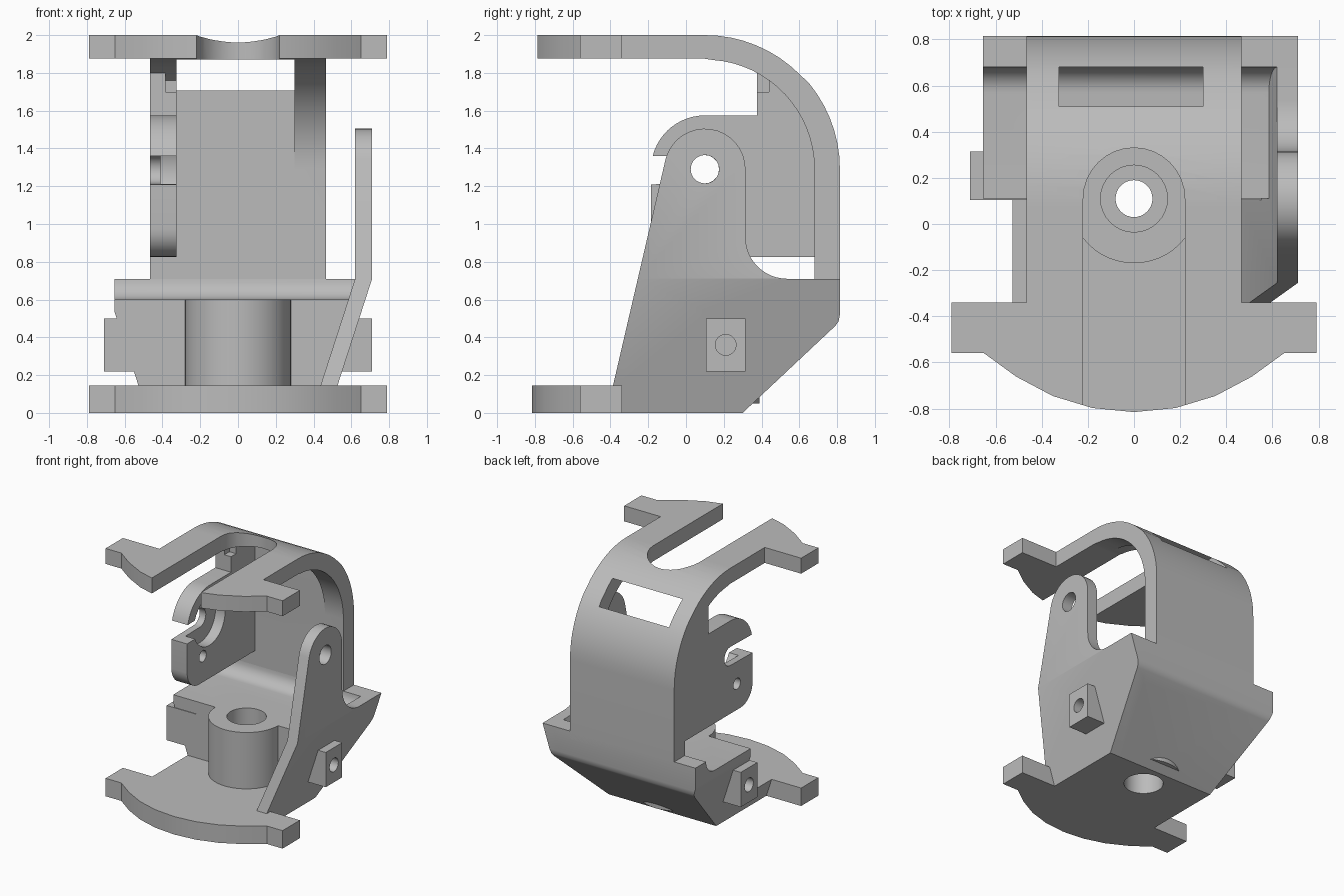
import bpy, bmesh, math
from mathutils import Vector

if "Cube" in bpy.data.objects:
    bpy.data.objects.remove(bpy.data.objects["Cube"])

grey = bpy.data.materials.new("plain_grey")
grey.use_nodes = True
grey.diffuse_color = (0.5, 0.5, 0.5, 1)
grey.node_tree.nodes["Principled BSDF"].inputs["Base Color"].default_value = grey.diffuse_color

HINGE = (0.10, 1.29)   # pin axis in the y-z plane
POST = (0, 0.11)       # post axis in the x-y plane


def arc(centre, r, start, end, n=12):
    angles = [math.radians(start + (end - start) * i / n) for i in range(n + 1)]
    return [(centre[0] + r * math.cos(a), centre[1] + r * math.sin(a)) for a in angles]


def prism(name, axis, outline, low, high):
    """Extrude a 2D outline along an axis; outline uses the other two axes in order."""
    bm = bmesh.new()
    place = {"x": lambda p: (low, *p), "y": lambda p: (p[0], low, p[1]), "z": lambda p: (*p, low)}[axis]
    face = bm.faces.new([bm.verts.new(place(p)) for p in outline])
    grown = bmesh.ops.extrude_face_region(bm, geom=[face])["geom"]
    shift = Vector([high - low if a == axis else 0 for a in "xyz"])
    bmesh.ops.translate(bm, vec=shift, verts=[v for v in grown if isinstance(v, bmesh.types.BMVert)])
    bmesh.ops.recalc_face_normals(bm, faces=bm.faces)
    mesh = bpy.data.meshes.new(name)
    bm.to_mesh(mesh)
    bm.free()
    mesh.materials.append(grey)
    ob = bpy.data.objects.new(name, mesh)
    bpy.context.collection.objects.link(ob)
    return ob


def rod(axis, centre, r, low, high, n=32):
    return prism("rod", axis, arc(centre, r, 0, 360, n)[:-1], low, high)


def box(x, y, z):
    return prism("box", "z", [(x[0], y[0]), (x[1], y[0]), (x[1], y[1]), (x[0], y[1])], *z)


def combine(ob, operation, *others):
    """Apply boolean operations and remove the helper solids."""
    for other in others:
        mod = ob.modifiers.new("cut", "BOOLEAN")
        mod.operation, mod.solver, mod.object = operation, "EXACT", other
        bpy.context.view_layer.update()
        graph = bpy.context.evaluated_depsgraph_get()
        mesh = bpy.data.meshes.new_from_object(ob.evaluated_get(graph))
        ob.modifiers.clear()
        ob.data = mesh
        bpy.data.objects.remove(other)


def flange(name, back, half, low, high):
    """Plate with a bowed front edge and a tab at each side."""
    side = [(0.65, -0.56), (0.79, -0.56), (0.79, -0.34), (half, -0.34), (half, back)]
    front = arc(POST, 0.925, 225.4, 314.6, 8)[1:-1]
    return prism(name, "z", front + side + [(-x, y) for x, y in reversed(side)], low, high)


# Wedge-shaped base with sloping sides and a filleted back wall
base = prism("base", "x", [(-0.42, 0), (0.30, 0), (0.79, 0.46), (0.808, 0.485), (0.815, 0.52),
                           (0.815, 0.71), (0.68, 0.71)] + arc((0.57, 0.71), 0.11, 0, -90, 8)
             [1:] + [(0.11, 0.60), (0.11, 0.145), (-0.42, 0.145)], -0.9, 0.9)
combine(base, "INTERSECT", prism("sides", "y", [(-0.48, 0), (0.48, 0), (0.71, 0.71),
                                                (-0.655, 0.71), (-0.655, 0.54)], -1, 1))
combine(base, "UNION", flange("front_flange", -0.2, 0.465, 0, 0.145),
        rod("z", POST, 0.28, 0.05, 0.60, 48))

# Side bosses with pin holes
for s in (-1, 1):
    x = sorted((s * 0.45, s * 0.71))
    combine(base, "UNION", box(x, (0.105, 0.315), (0.22, 0.50)))

# Stepped bore through the post
combine(base, "DIFFERENCE", rod("z", POST, 0.08, -0.1, 0.8), rod("z", POST, 0.145, 0.40, 0.8),
        rod("z", POST, 0.145, -0.1, 0.20))

# Hinge ear on the left, bent outward from the base
ear = prism("hinge_ear", "x", [(-0.42, 0), (0.30, 0), (0.79, 0.46), (0.808, 0.485), (0.815, 0.52),
                               (0.815, 0.71)] + arc((0.535, 0.93), 0.22, 270, 180)
            + arc(HINGE, 0.215, 0, 165, 16), 0.3, 0.9)
combine(ear, "INTERSECT", prism("bend", "y", [(0.39, 0), (0.48, 0), (0.71, 0.71), (0.71, 1.6),
                                              (0.62, 1.6), (0.62, 0.71)], -1, 1))
combine(ear, "DIFFERENCE", rod("x", HINGE, 0.075, 0.3, 0.9))
combine(base, "UNION", ear)
base.name = "base_with_ear"
for s in (-1, 1):
    x = sorted((s * 0.50, s * 0.9))
    combine(base, "DIFFERENCE", rod("x", (0.21, 0.36), 0.055, *x, 24))

# Curved strap rising from the back wall over to the top flange
strap = prism("curved_strap", "x", [(0, 2.0)] + arc(HINGE, 0.71, 90, 45, 8)
              + arc(HINGE, 0.715, 45, 0, 8)[1:] + [(0.815, 0.65), (0.68, 0.65)]
              + arc(HINGE, 0.58, 0, 86, 16) + [(0.10, 1.875), (0, 1.875)], -0.465, 0.465)
combine(strap, "UNION", flange("top_flange", 0.08, 0.465, 1.875, 2.0))
slot = prism("slot", "z", [(-0.22, -1), (0.22, -1)] + arc(POST, 0.22, 0, 180, 16), 1.6, 2.2)
combine(strap, "DIFFERENCE", slot, box((-0.325, 0.30), (0.1, 0.68), (1.0, 1.87)))

# Hooked bracket on the right with an open pin slot
bracket = prism("hook_bracket", "x", [(0.70, 0.825)] + arc((-0.035, 0.975), 0.15, 270, 180, 8)
                + [(-0.185, 1.21)] + arc(HINGE, 0.075, -90, 90, 10)
                + arc(HINGE, 0.285, 166, 90) + [(0.375, 1.575)]
                + arc(HINGE, 0.62, 63.6, 0) , -0.465, -0.325)
combine(bracket, "DIFFERENCE", rod("x", HINGE, 0.20, -0.41, -0.2),
        rod("x", (0.015, 1.035), 0.045, -0.6, -0.2, 24),
        box((-0.385, -0.2), (0.2, 0.44), (1.70, 2.0)))

# Smooth the curves while keeping the edges crisp
for ob in (base, strap, bracket):
    bpy.ops.object.select_all(action="DESELECT")
    ob.select_set(True)
    bpy.context.view_layer.objects.active = ob
    bpy.ops.object.shade_smooth_by_angle(angle=math.radians(30))
